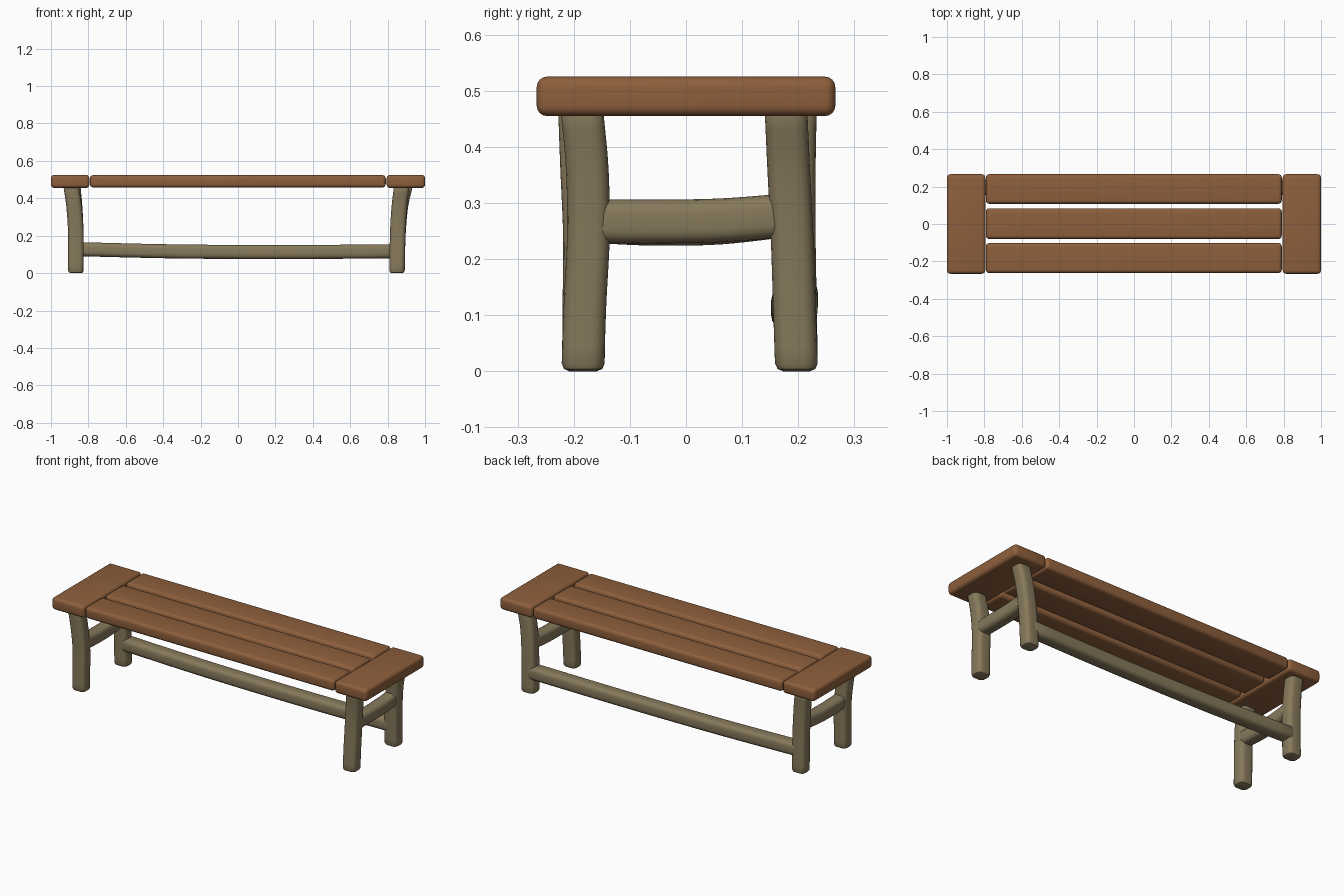
import bpy, bmesh, math
from mathutils import Vector

if "Cube" in bpy.data.objects:
    bpy.data.objects.remove(bpy.data.objects["Cube"])

def material(name, rgb):
    m = bpy.data.materials.new(name)
    m.diffuse_color = (*rgb, 1)
    m.use_nodes = True
    m.node_tree.nodes["Principled BSDF"].inputs["Base Color"].default_value = m.diffuse_color
    return m

PLANK = material("brown_plank", (0.27, 0.115, 0.045))
BRANCH = material("grey_branch", (0.24, 0.19, 0.105))

def finish(ob, mat):
    ob.data.materials.append(mat)
    bpy.ops.object.select_all(action='DESELECT')
    ob.select_set(True)
    bpy.context.view_layer.objects.active = ob
    bpy.ops.object.shade_smooth_by_angle(angle=math.radians(40))

def plank(name, lo, hi, bevel=0.018):
    bm = bmesh.new()
    bmesh.ops.create_cube(bm, size=1)
    for v in bm.verts:
        v.co = [(a + b) / 2 + c * (b - a) for a, b, c in zip(lo, hi, v.co)]
    bmesh.ops.bevel(bm, geom=bm.edges[:], offset=bevel, segments=4,
                    profile=0.5, affect='EDGES')
    me = bpy.data.meshes.new(name)
    bm.to_mesh(me)
    bm.free()
    ob = bpy.data.objects.new(name, me)
    bpy.context.collection.objects.link(ob)
    finish(ob, PLANK)

def section(w, h, r):
    """Rounded rectangle, w by h."""
    pts = []
    for k, (sx, sy) in enumerate([(1, 1), (-1, 1), (-1, -1), (1, -1)]):
        for i in range(5):
            a = math.pi / 2 * (k + i / 4)
            pts.append((sx * (w / 2 - r) + r * math.cos(a),
                        sy * (h / 2 - r) + r * math.sin(a)))
    return pts

def curve(p, t):
    """Smooth curve through the points, t in 0..1."""
    n = len(p) - 1
    i = min(int(t * n), n - 1)
    u = t * n - i
    b, c = p[i], p[i + 1]
    a = p[i - 1] if i else 2 * b - c
    d = p[i + 2] if i + 2 <= n else 2 * c - b
    return 0.5 * (2 * b + (c - a) * u + (2 * a - 5 * b + 4 * c - d) * u * u
                  + (3 * b - 3 * c + d - a) * u ** 3)

def branch(name, path, axis, w, h, r=0.024, rnd=0.014):
    """Sweep a rounded section along an axis, with rounded ends."""
    p = [Vector(q) for q in path]
    length = abs(p[-1][axis] - p[0][axis])
    e = rnd / length
    stops = [(0, rnd), (e * 0.3, rnd * 0.3), (e, 0)]
    stops += [(e + (1 - 2 * e) * i / 16, 0) for i in range(1, 16)]
    stops += [(1 - t, s) for t, s in reversed(stops[:3])]
    a1, a2 = (axis + 1) % 3, (axis + 2) % 3
    bm = bmesh.new()
    rings = []
    for t, s in stops:
        c = curve(p, t)
        ring = []
        for x, y in section(w - 2 * s, h - 2 * s, r - s * 0.6):
            q = c.copy()
            q[a1] += x
            q[a2] += y
            ring.append(bm.verts.new(q))
        rings.append(ring)
    for A, B in zip(rings, rings[1:]):
        for i in range(len(A)):
            j = (i + 1) % len(A)
            bm.faces.new((A[i], A[j], B[j], B[i]))
    bm.faces.new(rings[0])
    bm.faces.new(rings[-1])
    bmesh.ops.recalc_face_normals(bm, faces=bm.faces[:])
    me = bpy.data.meshes.new(name)
    bm.to_mesh(me)
    bm.free()
    ob = bpy.data.objects.new(name, me)
    bpy.context.collection.objects.link(ob)
    finish(ob, BRANCH)

# Seat: two end planks across, three long planks between
for side, s in (("left", -1), ("right", 1)):
    x0, x1 = sorted((s * 0.795, s * 1.0))
    plank(side + "_end_plank", (x0, -0.266, 0.455), (x1, 0.266, 0.525))
for name, y0, y1 in (("front", -0.262, -0.102), ("middle", -0.08, 0.084),
                     ("back", 0.108, 0.266)):
    plank(name + "_seat_plank", (-0.792, y0, 0.458), (0.79, y1, 0.524))

# Legs: (x, y) centres at the foot, three heights between, and the top
Z = (0.0, 0.12, 0.24, 0.36, 0.47)
legs = {
    "front_left_leg": [(-.867, -.183), (-.867, -.182), (-.868, -.181), (-.877, -.186), (-.893, -.19)],
    "back_left_leg": [(-.867, .197), (-.867, .195), (-.868, .193), (-.874, .193), (-.884, .195)],
    "front_right_leg": [(.85, -.184), (.852, -.18), (.855, -.174), (.863, -.176), (.876, -.186)],
    "back_right_leg": [(.85, .197), (.852, .193), (.857, .189), (.869, .183), (.894, .178)],
}
for name, xy in legs.items():
    branch(name, [(x, y, z) for (x, y), z in zip(xy, Z)], 2, 0.083, 0.076)

# Sagging side rails between front and back legs
for side, x in (("left", -0.866), ("right", 0.857)):
    k = 0.004 if x > 0 else 0
    branch(side + "_side_rail",
           [(x, -0.17, 0.268), (x, -0.06, 0.263 + k), (x, 0.06, 0.265 + k), (x, 0.18, 0.278)],
           1, 0.078, 0.074)

# Long rail between the back legs
branch("back_long_rail",
       [(-0.86, 0.195, 0.128), (-0.4, 0.193, 0.117), (0, 0.192, 0.113),
        (0.4, 0.192, 0.113), (0.85, 0.194, 0.117)], 0, 0.08, 0.075)
